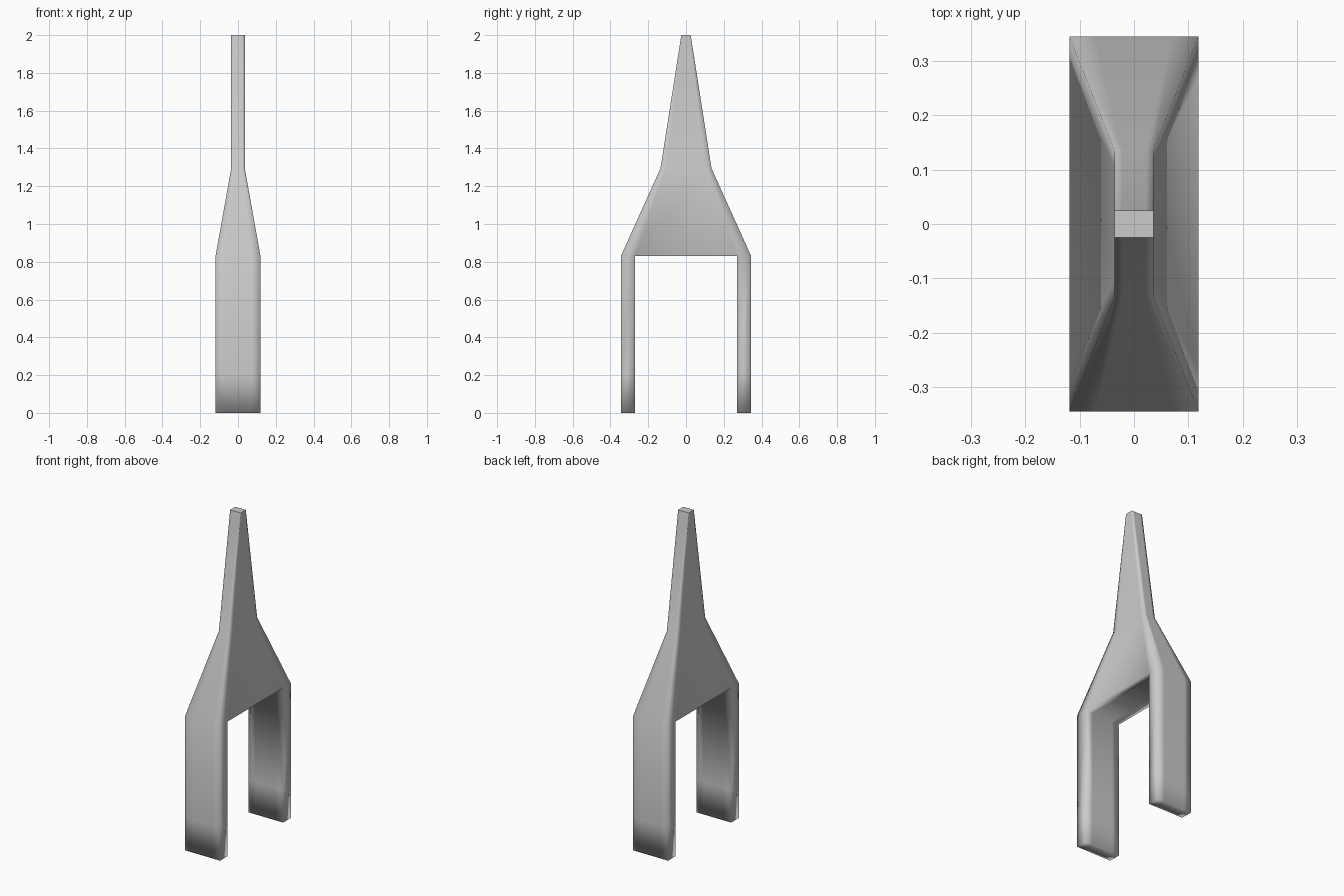
import bpy, bmesh

if "Cube" in bpy.data.objects:
    bpy.data.objects.remove(bpy.data.objects["Cube"])

# Levels of the forked spire: height, half width in x, inner and outer half depth in y
LEVELS = [
    (0.00, 0.119, 0.27, 0.345),
    (0.20, 0.119, 0.27, 0.345),
    (0.83, 0.119, 0.27, 0.345),
    (1.295, 0.036, 0.105, 0.135),
    (2.00, 0.036, 0.019, 0.025),
]
XF = (-1, -0.6, 0.6, 1)

bm = bmesh.new()
grid = {}


def vert(i, j, k):
    """Shared lattice vertex: i across x, j across y, k up the levels."""
    if (i, j, k) not in grid:
        z, hx, yi, yo = LEVELS[k]
        grid[i, j, k] = bm.verts.new((XF[i] * hx, (-yo, -yi, yi, yo)[j], z))
    return grid[i, j, k]


# Filled cells: two legs below, full body above
cells = {(i, j, k) for i in range(3) for j in range(3) for k in range(4)
         if k >= 2 or j != 1}

# Only the outside faces of the filled cells become mesh faces
for c in cells:
    for axis in range(3):
        for side in (0, 1):
            n = list(c)
            n[axis] += 1 if side else -1
            if tuple(n) in cells:
                continue
            a, b = (axis + 1) % 3, (axis + 2) % 3
            ring = []
            for da, db in ((0, 0), (1, 0), (1, 1), (0, 1)):
                p = list(c)
                p[axis] += side
                p[a] += da
                p[b] += db
                ring.append(vert(*p))
            bm.faces.new(ring if side else ring[::-1])

unused = [v for v in bm.verts if not v.link_faces]
bmesh.ops.delete(bm, geom=unused, context='VERTS')
bmesh.ops.recalc_face_normals(bm, faces=bm.faces)

# Soft shading, with a crisp rim around the tip
for f in bm.faces:
    f.smooth = True
for e in bm.edges:
    if all(v.co.z > 1.99 for v in e.verts) and e.calc_face_angle(0) > 0.5:
        e.smooth = False

mesh = bpy.data.meshes.new("forked_spire")
bm.to_mesh(mesh)
bm.free()
bpy.context.collection.objects.link(bpy.data.objects.new("forked_spire", mesh))
